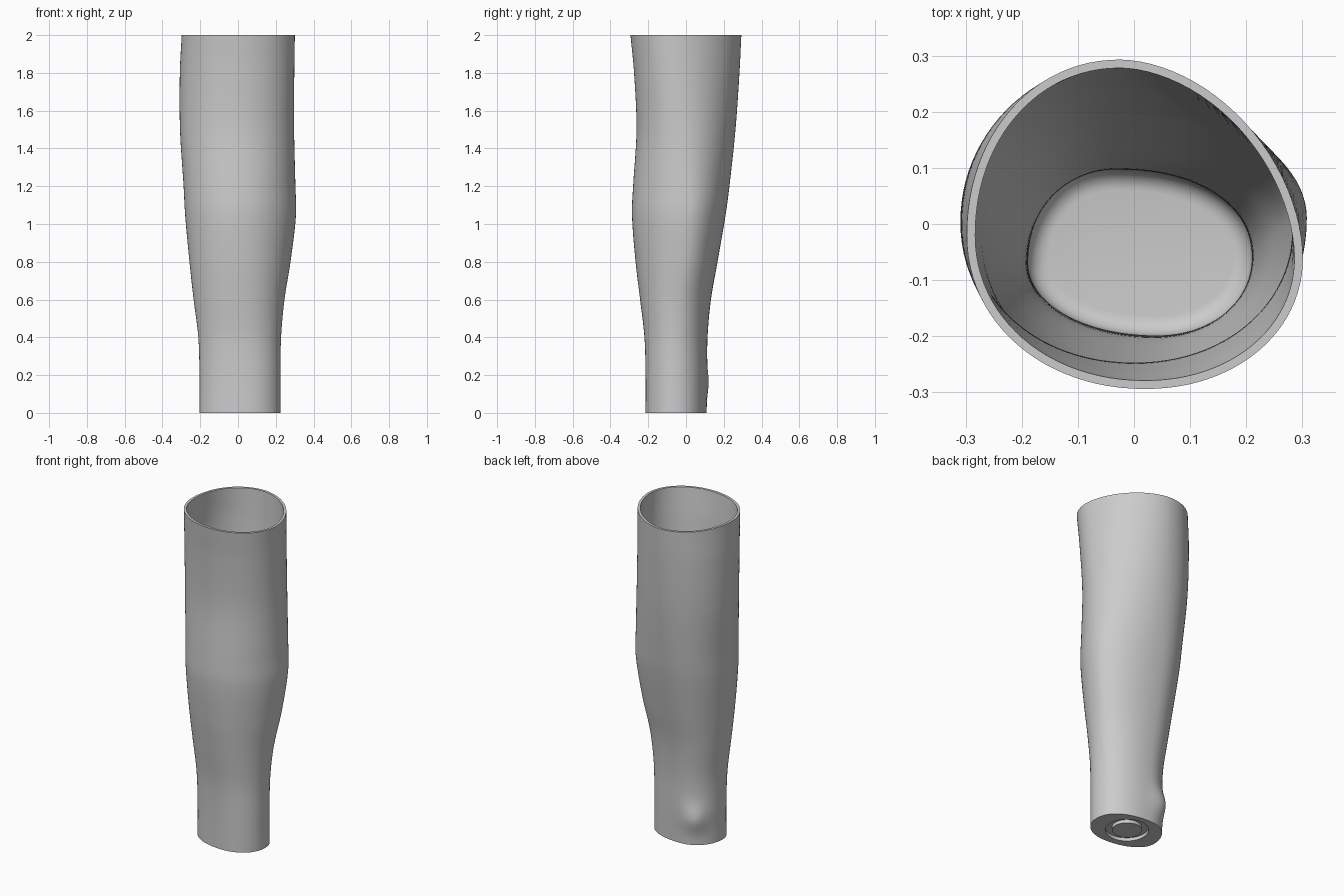
import bpy
import bmesh
import math
from mathutils import Vector

cube = bpy.data.objects.get("Cube")
if cube:
    bpy.data.objects.remove(cube, do_unlink=True)

SIDES = 96
WALL = 0.015
FLOOR = 0.04

# Sections: z, right, left, front, back extents, then where each extent is reached
# (x at back, x at front, y at left, y at right)
SECTIONS = [
    (0.0, -.204, .225, -.214, .109, -.03, .04, -.06, -.07),
    (0.2, -.204, .225, -.214, .112, -.03, .04, -.06, -.07),
    (0.4, -.21, .228, -.22, .114, -.03, .03, -.055, -.07),
    (0.6, -.235, .246, -.243, .132, -.04, .02, -.04, -.06),
    (0.8, -.257, .278, -.267, .167, -.04, .01, -.01, -.05),
    (1.05, -.28, .307, -.286, .21, -.04, 0, .01, -.03),
    (1.2, -.288, .304, -.28, .23, -.04, 0, .01, -.02),
    (1.5, -.307, .297, -.262, .262, -.035, 0, -.01, 0),
    (1.8, -.308, .298, -.275, .283, -.03, .01, -.04, 0),
    (2.0, -.298, .301, -.294, .293, -.025, .02, -.06, -.02),
]


def slope(i, k):
    """Tangent of column k at row i."""
    a = SECTIONS[max(i - 1, 0)]
    b = SECTIONS[min(i + 1, len(SECTIONS) - 1)]
    return (b[k] - a[k]) / (b[0] - a[0])


def section_at(z):
    """Smoothly interpolated section values at height z."""
    i = 0
    while i < len(SECTIONS) - 2 and z > SECTIONS[i + 1][0]:
        i += 1
    a, b = SECTIONS[i], SECTIONS[i + 1]
    h = b[0] - a[0]
    t = (z - a[0]) / h
    t2, t3 = t * t, t * t * t
    return [(2 * t3 - 3 * t2 + 1) * a[k] + (t3 - 2 * t2 + t) * h * slope(i, k)
            + (3 * t2 - 2 * t3) * b[k] + (t3 - t2) * h * slope(i + 1, k)
            for k in range(1, len(a))]


def outline(z):
    """Outer outline at height z, made of four rounded quarters."""
    right, left, front, back, x_back, x_front, y_left, y_right = section_at(z)
    points = []
    for i in range(SIDES):
        angle = math.tau * i / SIDES
        c, s = math.cos(angle), math.sin(angle)
        cx = x_back if s >= 0 else x_front
        cy = y_left if c >= 0 else y_right
        power = 0.9 + 0.1 * z if c > 0 and s > 0 else 0.97
        rx = left - cx if c >= 0 else cx - right
        ry = back - cy if s >= 0 else cy - front
        x = cx + math.copysign(abs(c) ** power, c) * rx
        y = cy + math.copysign(abs(s) ** power, s) * ry
        # Rounded bone bump near the base
        d2 = (x + .12) ** 2 + (y - .09) ** 2 + (z - .16) ** 2
        bump = 0.026 * math.exp(-d2 / (2 * .055 ** 2))
        points.append(Vector((x - bump * .6, y + bump * .8, z)))
    return points


def inset(points, amount):
    """Move an outline inwards along its own normals."""
    result = []
    for i, p in enumerate(points):
        along = points[(i + 1) % SIDES] - points[i - 1]
        normal = Vector((along.y, -along.x, 0)).normalized()
        result.append(p - normal * amount)
    return result


def circle(center, radius, z):
    return [Vector((center[0] + radius * math.cos(math.tau * i / SIDES),
                    center[1] + radius * math.sin(math.tau * i / SIDES), z))
            for i in range(SIDES)]


# Loops from the underside centre, up the outside, over the rim, down to the floor
base_center = (0.01, -0.05)
loops = [
    circle(base_center, .083, 0),
    circle(base_center, .083, .02),
    circle(base_center, .12, .02),
    circle(base_center, .12, 0),
]
steps = 80
loops += [outline(2 * i / steps) for i in range(steps + 1)]
fillet = 0.035
start = FLOOR + fillet
loops += [inset(outline(2 - (2 - start) * i / steps), WALL) for i in range(steps + 1)]
for i in range(1, 7):
    a = math.pi / 2 * i / 6
    z = FLOOR + fillet * (1 - math.sin(a))
    ring = inset(outline(z), WALL + fillet * (1 - math.cos(a)))
    loops.append(ring)

bm = bmesh.new()
rings = [[bm.verts.new(p) for p in loop] for loop in loops]
for lower, upper in zip(rings, rings[1:]):
    for i in range(SIDES):
        j = (i + 1) % SIDES
        bm.faces.new((lower[i], lower[j], upper[j], upper[i]))
bm.faces.new(list(reversed(rings[0])))
bm.faces.new(rings[-1])
bmesh.ops.recalc_face_normals(bm, faces=bm.faces)

mesh = bpy.data.meshes.new("limb_sleeve")
bm.to_mesh(mesh)
bm.free()
sleeve = bpy.data.objects.new("limb_sleeve", mesh)
bpy.context.collection.objects.link(sleeve)

# Plain grey finish
grey = bpy.data.materials.new("plain_grey")
grey.use_nodes = True
color = (0.6, 0.6, 0.6, 1)
grey.diffuse_color = color
grey.node_tree.nodes["Principled BSDF"].inputs["Base Color"].default_value = color
mesh.materials.append(grey)

bpy.ops.object.select_all(action='DESELECT')
sleeve.select_set(True)
bpy.context.view_layer.objects.active = sleeve
bpy.ops.object.shade_smooth_by_angle(angle=math.radians(40))
